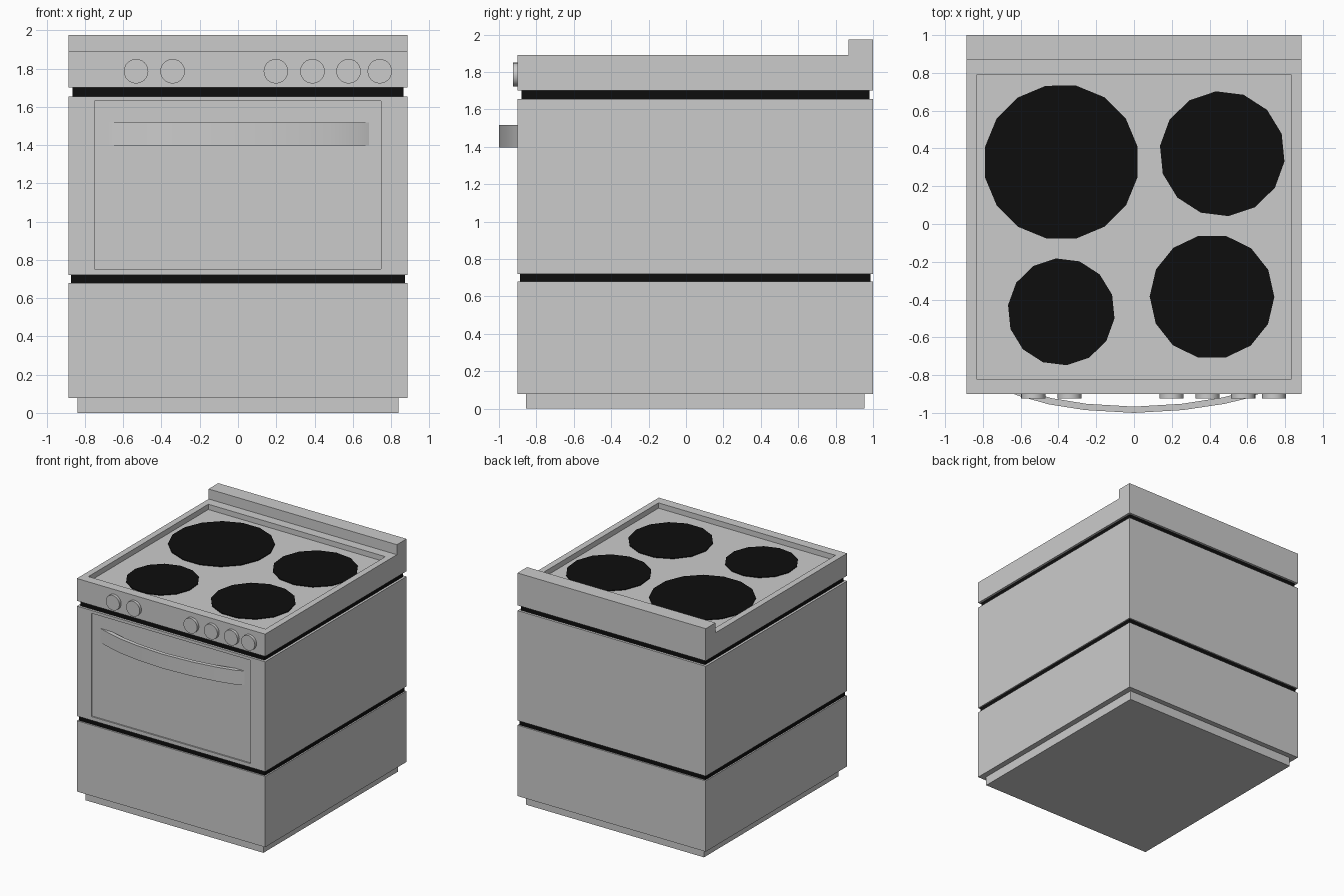
import bpy, bmesh, math
from mathutils import Matrix, Vector

if "Cube" in bpy.data.objects:
    bpy.data.objects.remove(bpy.data.objects["Cube"])

black = bpy.data.materials.new("black")
black.diffuse_color = (0.004, 0.004, 0.004, 1)
black.use_nodes = True
black.node_tree.nodes["Principled BSDF"].inputs["Base Color"].default_value = black.diffuse_color


def finish(name, bm, mat=None, smooth=False):
    bmesh.ops.recalc_face_normals(bm, faces=bm.faces)
    mesh = bpy.data.meshes.new(name)
    bm.to_mesh(mesh)
    bm.free()
    ob = bpy.data.objects.new(name, mesh)
    bpy.context.collection.objects.link(ob)
    if mat:
        mesh.materials.append(mat)
    if smooth:
        bpy.ops.object.select_all(action='DESELECT')
        ob.select_set(True)
        bpy.context.view_layer.objects.active = ob
        bpy.ops.object.shade_smooth_by_angle(angle=math.radians(35))
    return ob


def box_bm(x, y0, y1, z0, z1):
    bm = bmesh.new()
    bmesh.ops.create_cube(bm, size=1)
    for v in bm.verts:
        v.co = (v.co.x * 2 * x, y1 if v.co.y > 0 else y0, z1 if v.co.z > 0 else z0)
    bm.normal_update()
    return bm


def recess(bm, face, axes, rect, depth):
    """Inset a face to a rectangle and push it inward."""
    normal = face.normal.copy()
    mid = face.calc_center_median()
    bmesh.ops.inset_region(bm, faces=[face], thickness=0.02)
    a, b = axes
    for v in face.verts:
        hi_a, hi_b = v.co[a] > mid[a], v.co[b] > mid[b]
        v.co[a] = rect[1] if hi_a else rect[0]
        v.co[b] = rect[3] if hi_b else rect[2]
    floor = bmesh.ops.extrude_discrete_faces(bm, faces=[face])["faces"][0]
    bmesh.ops.translate(bm, verts=floor.verts, vec=-normal * depth)


def cylinder(name, centre, r, depth, sides, axis, mat=None, smooth=False, turn=0.0):
    bm = bmesh.new()
    bmesh.ops.create_cone(bm, cap_ends=True, segments=sides, radius1=r, radius2=r, depth=depth,
                          matrix=Matrix.Rotation(turn, 4, 'Z'))
    if axis == 'Y':
        bmesh.ops.rotate(bm, verts=bm.verts, matrix=Matrix.Rotation(math.pi / 2, 3, 'X'))
    bmesh.ops.translate(bm, verts=bm.verts, vec=Vector(centre))
    finish(name, bm, mat, smooth)


# Plinth, drawer section and black gaps
finish("plinth", box_bm(0.838, -0.855, 0.955, 0, 0.08))
finish("drawer", box_bm(0.886, -0.9, 1.0, 0.078, 0.68))
finish("lower_gap", box_bm(0.874, -0.887, 0.987, 0.67, 0.73), black)
finish("upper_gap", box_bm(0.866, -0.88, 0.98, 1.645, 1.71), black)

# Oven body with sunken door panel
bm = box_bm(0.886, -0.9, 1.0, 0.72, 1.655)
front = next(f for f in bm.faces if f.normal.y < -0.9)
recess(bm, front, (0, 2), (-0.75, 0.747, 0.752, 1.63), 0.012)
finish("oven_body", bm)

# Hob with sunken cooking surface and raised back edge
bm = box_bm(0.886, -0.9, 1.0, 1.70, 1.89)
bmesh.ops.bisect_plane(bm, geom=bm.verts[:] + bm.edges[:] + bm.faces[:],
                       plane_co=(0, 0.87, 0), plane_no=(0, 1, 0))
bm.normal_update()
tops = sorted((f for f in bm.faces if f.normal.z > 0.9), key=lambda f: f.calc_center_median().y)
recess(bm, tops[0], (0, 1), (-0.833, 0.833, -0.82, 0.79), 0.045)
up = bmesh.ops.extrude_face_region(bm, geom=[tops[1]])["geom"]
bmesh.ops.translate(bm, verts=[g for g in up if isinstance(g, bmesh.types.BMVert)], vec=(0, 0, 0.085))
if tops[1].is_valid:
    bmesh.ops.delete(bm, geom=[tops[1]], context='FACES_ONLY')
finish("hob", bm)

# Burners
burners = [("back_left", -0.385, 0.328, 0.412, 16, 0.2), ("back_right", 0.467, 0.372, 0.332, 14, 0.1),
           ("front_left", -0.385, -0.465, 0.284, 14, 0.1), ("front_right", 0.413, -0.385, 0.33, 14, 0.22)]
for n, x, y, r, sides, turn in burners:
    cylinder(n + "_burner", (x, y, 1.847), r, 0.008, sides, 'Z', black, turn=turn)

# Control knobs
for i, x in enumerate((-0.533, -0.342, 0.198, 0.389, 0.578, 0.741)):
    cylinder(f"knob_{i + 1}", (x, -0.907, 1.786), 0.064, 0.034, 24, 'Y', smooth=True)

# Bowed handle band
outer = [(-0.68, -0.885), (-0.60, -0.913), (-0.45, -0.955), (-0.26, -0.985), (0, -1.0),
         (0.26, -0.985), (0.48, -0.952), (0.62, -0.918), (0.69, -0.885)]
inner = [(x * 0.97, min(y + 0.033, -0.882)) for x, y in outer[1:-1]]
bm = bmesh.new()
face = bm.faces.new([bm.verts.new((x, y, 1.397)) for x, y in outer + inner[::-1]])
top = bmesh.ops.extrude_face_region(bm, geom=[face])["geom"]
bmesh.ops.translate(bm, verts=[g for g in top if isinstance(g, bmesh.types.BMVert)], vec=(0, 0, 0.121))
finish("door_handle", bm, smooth=True)
